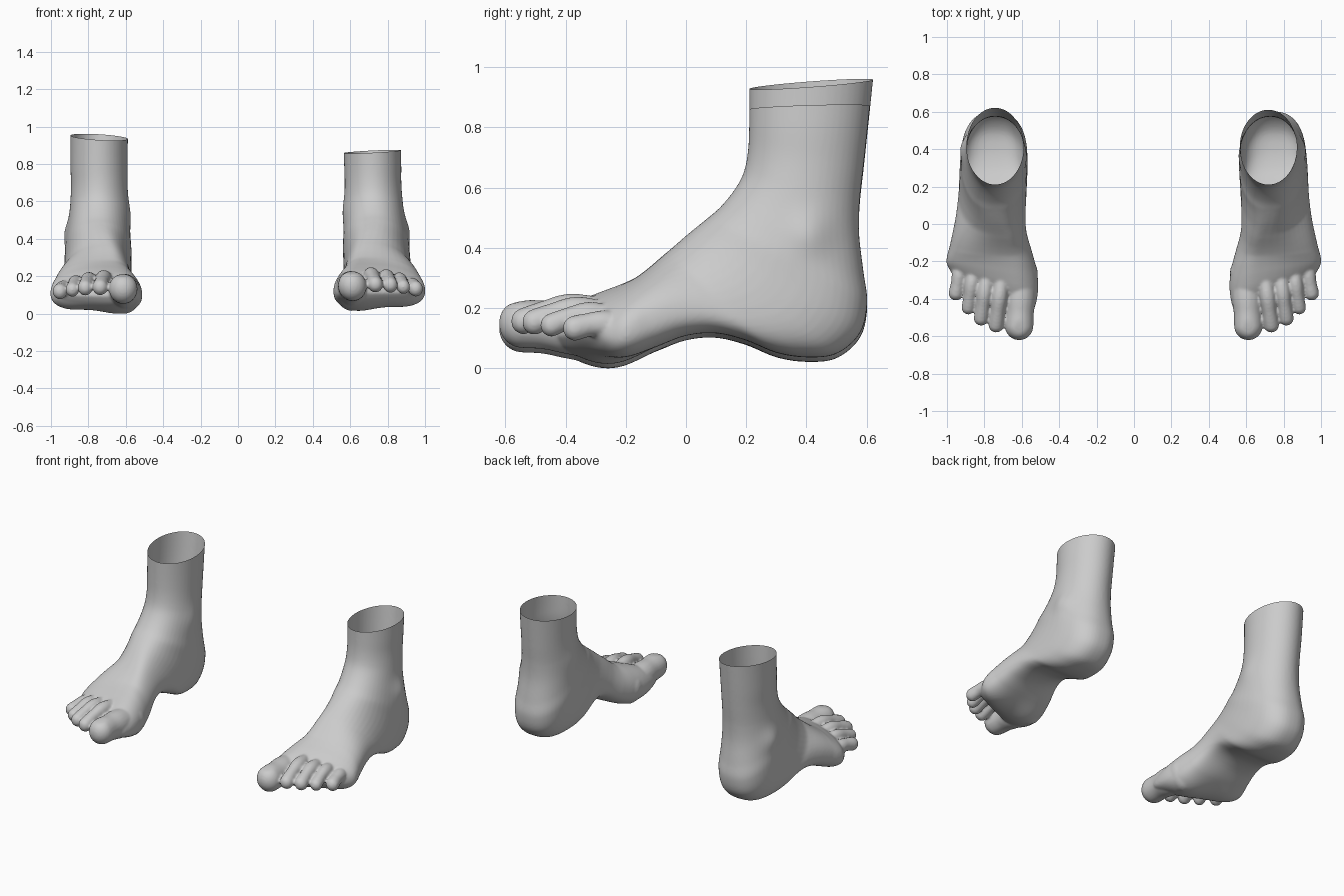
import bpy, bmesh, math
from mathutils import Vector, Matrix

cube = bpy.data.objects.get("Cube")
if cube:
    bpy.data.objects.remove(cube, do_unlink=True)

skin = bpy.data.materials.new("plain grey skin")
skin.use_nodes = True
grey = (0.6, 0.6, 0.6, 1)
skin.diffuse_color = grey
skin.node_tree.nodes["Principled BSDF"].inputs["Base Color"].default_value = grey

# Sections swept from shin, round the heel, to the ball of the foot:
# front/instep point (y, z), back/sole point (y, z), inner x, outer x
SECTIONS = [
    (.21, 1.02, .63, 1.04, .588, .896),
    (.21, .80, .605, .80, .59, .896),
    (.205, .70, .59, .66, .59, .893),
    (.19, .63, .577, .54, .586, .897),
    (.16, .575, .575, .43, .582, .903),
    (.115, .52, .590, .30, .576, .915),
    (.075, .485, .602, .20, .57, .924),
    (.038, .455, .578, .10, .57, .928),
    (.005, .428, .50, .032, .57, .932),
    (-.025, .402, .40, .02, .572, .935),
    (-.055, .376, .30, .035, .572, .938),
    (-.08, .355, .20, .075, .574, .945),
    (-.105, .333, .10, .098, .574, .955),
    (-.135, .308, 0, .09, .568, .97),
    (-.17, .283, -.10, .055, .55, .987),
    (-.21, .262, -.19, .03, .525, 1.0),
    (-.26, .24, -.26, .025, .512, 1.002),
    (-.31, .215, -.32, .035, .517, .987),
    (-.36, .18, -.37, .06, .535, .965),
    (-.385, .145, -.40, .095, .575, .93),
]
SIDES, STEPS = 48, 5


def clamp(v):
    return max(0.0, min(1.0, v))


def spline(rows, u):
    """Catmull-Rom through the rows at parameter u."""
    last = len(rows) - 1
    i = min(int(u), last - 1)
    t = u - i
    a, b, c, d = (rows[max(0, min(last, i + k))] for k in (-1, 0, 1, 2))
    return [q + .5 * t * (r - p + t * (2 * p - 5 * q + 4 * r - s + t * (3 * (q - r) + s - p)))
            for p, q, r, s in zip(a, b, c, d)]


def section(u):
    """Oval for the leg, turning into a flat-soled arch for the foot."""
    ty, tz, by, bz, inner, outer = spline(SECTIONS, u)
    low = clamp((u - 4) / 10)
    low = low * low * (3 - 2 * low)
    square = 1 - .14 * clamp((u - 3) / 3)
    slant = .42 * clamp((u - 14) / 4)
    mid, half = (inner + outer) / 2, (outer - inner) / 2
    ring = []
    for k in range(SIDES):
        a = math.tau * k / SIDES
        c, s = (math.copysign(abs(f(a)) ** square, f(a)) for f in (math.cos, math.sin))
        h = ((s + 1) / 2) ** (1 + .4 * low)
        x = mid + half * c - .09 * low * h * (1 - abs(c))
        ring.append((x, by + (ty - by) * h + slant * (x - mid), bz + (tz - bz) * h))
    return ring


def loft(bm, rings):
    loops = [[bm.verts.new(p) for p in ring] for ring in rings]
    for a, b in zip(loops, loops[1:]):
        for k in range(SIDES):
            n = (k + 1) % SIDES
            bm.faces.new((a[k], a[n], b[n], b[k]))
    bm.faces.new(loops[0])
    bm.faces.new(loops[-1])


def toe(bm, base, tip, r_base, r_tip, lift, bulge):
    """Chain of blobs with a raised knuckle and a bulbous tip."""
    base, tip = Vector(base), Vector(tip)
    for i in range(21):
        t = i / 20
        p = base.lerp(tip, t) + Vector((0, 0, lift * math.sin(math.pi * t)))
        r = (r_base + (r_tip - r_base) * t) * (1 + bulge * math.cos(2 * math.tau * t))
        m = Matrix.Translation(p) @ Matrix.Diagonal((r, r, r * 1.06, 1))
        bmesh.ops.create_icosphere(bm, subdivisions=3, radius=1, matrix=m)


# Solid foot: leg and heel loft, then toes from big to little
bm = bmesh.new()
end = len(SECTIONS) - 1
loft(bm, [section(i / STEPS) for i in range(end * STEPS + 1)])
toe(bm, (.602, -.26, .12), (.614, -.545, .132), .086, .075, 0, .02)
toe(bm, (.70, -.24, .17), (.737, -.54, .14), .042, .039, .032, .05)
toe(bm, (.78, -.23, .155), (.817, -.504, .137), .041, .038, .032, .05)
toe(bm, (.85, -.20, .14), (.886, -.447, .127), .039, .035, .03, .05)
toe(bm, (.915, -.17, .11), (.952, -.37, .117), .041, .038, .02, .04)
bmesh.ops.recalc_face_normals(bm, faces=bm.faces[:])
mesh = bpy.data.meshes.new("foot_solid")
bm.to_mesh(mesh)
bm.free()

# Fuse the parts into one smooth skin
solid = bpy.data.objects.new("foot_solid", mesh)
bpy.context.collection.objects.link(solid)
fuse = solid.modifiers.new("fuse", 'REMESH')
fuse.mode = 'VOXEL'
fuse.voxel_size = .007
soften = solid.modifiers.new("soften", 'SMOOTH')
soften.factor = .5
soften.iterations = 8
depsgraph = bpy.context.evaluated_depsgraph_get()
fused = bpy.data.meshes.new_from_object(solid.evaluated_get(depsgraph))
bpy.data.objects.remove(solid, do_unlink=True)


def sculpt(centre, radius, push):
    """Push the skin softly around a point."""
    for v in fused.vertices:
        d = (v.co - Vector(centre)).length / radius
        if d < 3:
            v.co += Vector(push) * math.exp(-d * d)


sculpt((.91, .41, .43), .075, (.02, 0, 0))         # outer ankle bone
sculpt((.58, .36, .53), .075, (-.009, 0, 0))       # inner ankle bone
sculpt((.62, -.25, .03), .13, (0, 0, -.03))        # inner ball pad
sculpt((.91, -.21, .03), .10, (0, 0, -.008))       # outer ball pad
sculpt((.60, .04, .10), .13, (.012, 0, .03))       # hollow of the arch
sculpt((.614, -.565, .225), .035, (0, 0, -.008))   # flat of the big toenail
floor = min(v.co.z for v in fused.vertices)


def make_foot(name, side, cut_z, slope_x, slope_y, lift, lean):
    """Open the leg with a tilted cut and place the foot on its side."""
    bm = bmesh.new()
    bm.from_mesh(fused)
    bmesh.ops.bisect_plane(bm, geom=bm.verts[:] + bm.edges[:] + bm.faces[:],
                           plane_co=(.745, .41, cut_z - lift + floor),
                           plane_no=Vector((-slope_x, -slope_y, 1)).normalized(),
                           clear_outer=True)
    for v in bm.verts:
        v.co.x = side * (v.co.x - lean * (v.co.z - .05))
        v.co.z += lift - floor
    if side < 0:
        bmesh.ops.reverse_faces(bm, faces=bm.faces[:])
    for f in bm.faces:
        f.smooth = True
        f.material_index = 0
    me = bpy.data.meshes.new(name)
    bm.to_mesh(me)
    bm.free()
    me.materials.clear()
    me.materials.append(skin)
    bpy.context.collection.objects.link(bpy.data.objects.new(name, me))


make_foot("right_foot", -1, .943, .06, .075, 0, 0)
make_foot("left_foot", 1, .866, .05, .03, .015, .031)
